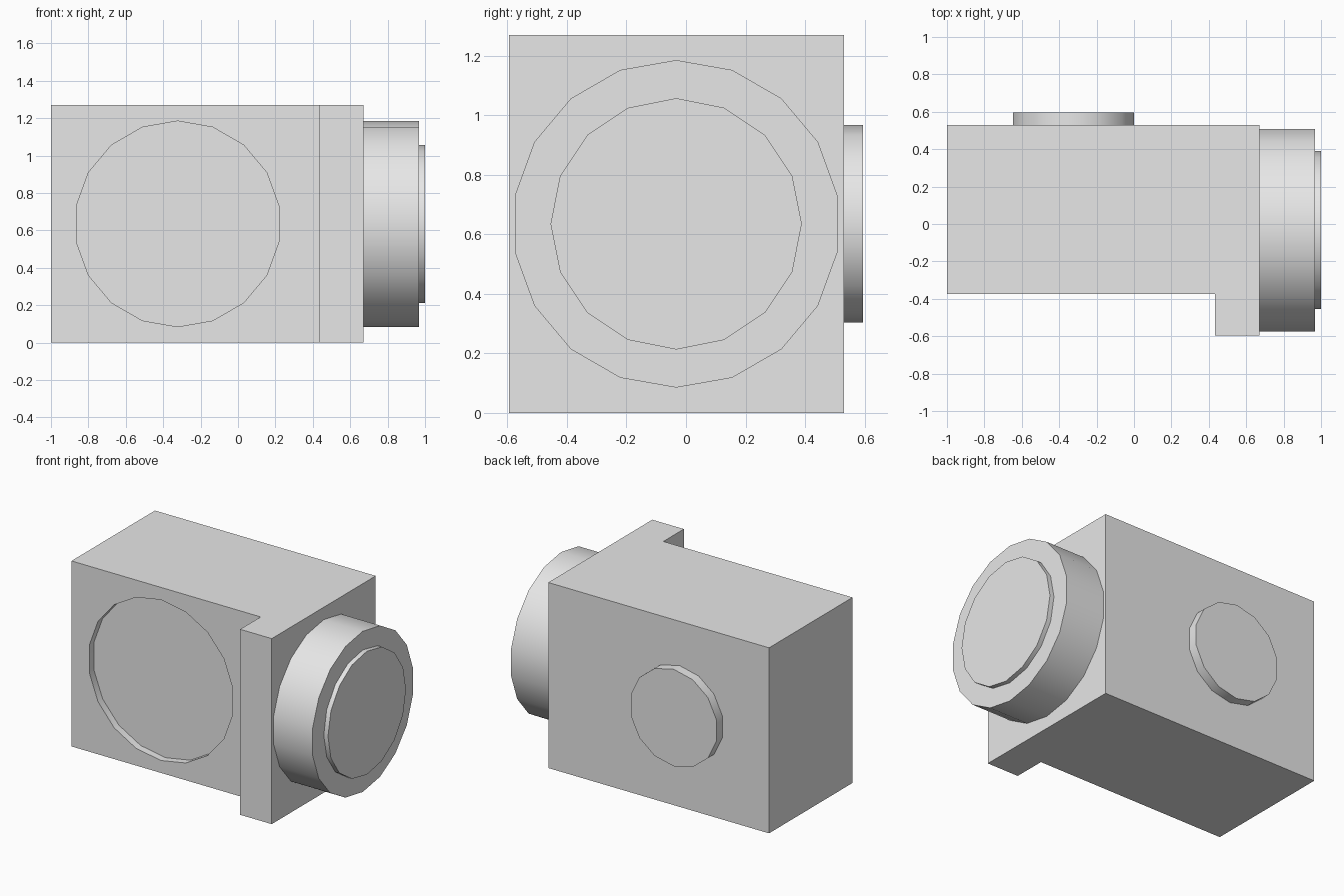
import bpy, bmesh
from math import sin, cos, pi
from mathutils import Vector

cube = bpy.data.objects.get("Cube")
if cube:
    bpy.data.objects.remove(cube, do_unlink=True)

# Single grey material
grey = bpy.data.materials.new("plain grey")
grey.use_nodes = True
colour = (0.8, 0.8, 0.8, 1)
grey.diffuse_color = colour
grey.node_tree.nodes["Principled BSDF"].inputs["Base Color"].default_value = colour

HEIGHT = 1.27
MID_Z = HEIGHT / 2
UP = Vector((0, 0, 1))


def prism(name, points, sweep):
    """Closed solid made by sweeping a flat outline along a vector."""
    bm = bmesh.new()
    face = bm.faces.new([bm.verts.new(p) for p in points])
    result = bmesh.ops.extrude_face_region(bm, geom=[face], use_keep_orig=True)
    moved = [v for v in result["geom"] if isinstance(v, bmesh.types.BMVert)]
    bmesh.ops.translate(bm, verts=moved, vec=sweep)
    bmesh.ops.recalc_face_normals(bm, faces=bm.faces)
    mesh = bpy.data.meshes.new(name)
    bm.to_mesh(mesh)
    bm.free()
    mesh.materials.append(grey)
    obj = bpy.data.objects.new(name, mesh)
    bpy.context.collection.objects.link(obj)
    return obj


def disc(name, centre, radius, sides, sweep):
    """Upright polygonal cylinder with a corner at the top."""
    sweep = Vector(sweep)
    across = UP.cross(sweep.normalized())
    ring = [Vector(centre) + radius * (cos(a) * UP + sin(a) * across)
            for a in (2 * pi * i / sides for i in range(sides))]
    return prism(name, ring, sweep)


def smooth(obj):
    bpy.ops.object.select_all(action='DESELECT')
    obj.select_set(True)
    bpy.context.view_layer.objects.active = obj
    bpy.ops.object.shade_smooth_by_angle(angle=pi / 6)


# Body block with a projecting front flange
outline = [(-1, 0.53), (0.672, 0.53), (0.672, -0.595),
           (0.433, -0.595), (0.433, -0.373), (-1, -0.373)]
body = prism("body", [(x, y, 0) for x, y in outline], UP * HEIGHT)

# Shallow round recess in the front
cutter = disc("recess_cutter", (-0.323, -0.5, MID_Z), 0.55, 18, (0, 0.177, 0))
cutter.hide_render = True
cut = body.modifiers.new("recess", 'BOOLEAN')
cut.operation = 'DIFFERENCE'
cut.solver = 'EXACT'
cut.object = cutter
bpy.context.view_layer.objects.active = body
bpy.ops.object.modifier_apply(modifier=cut.name)
bpy.data.objects.remove(cutter, do_unlink=True)
smooth(body)

# Round collar and cap on the left side, boss on the back
smooth(disc("side_collar", (0.672, -0.033, MID_Z), 0.55, 18, (0.296, 0, 0)))
smooth(disc("side_cap", (0.968, -0.033, MID_Z), 0.422, 16, (0.032, 0, 0)))
smooth(disc("back_boss", (-0.323, 0.53, MID_Z), 0.332, 14, (0, 0.065, 0)))
